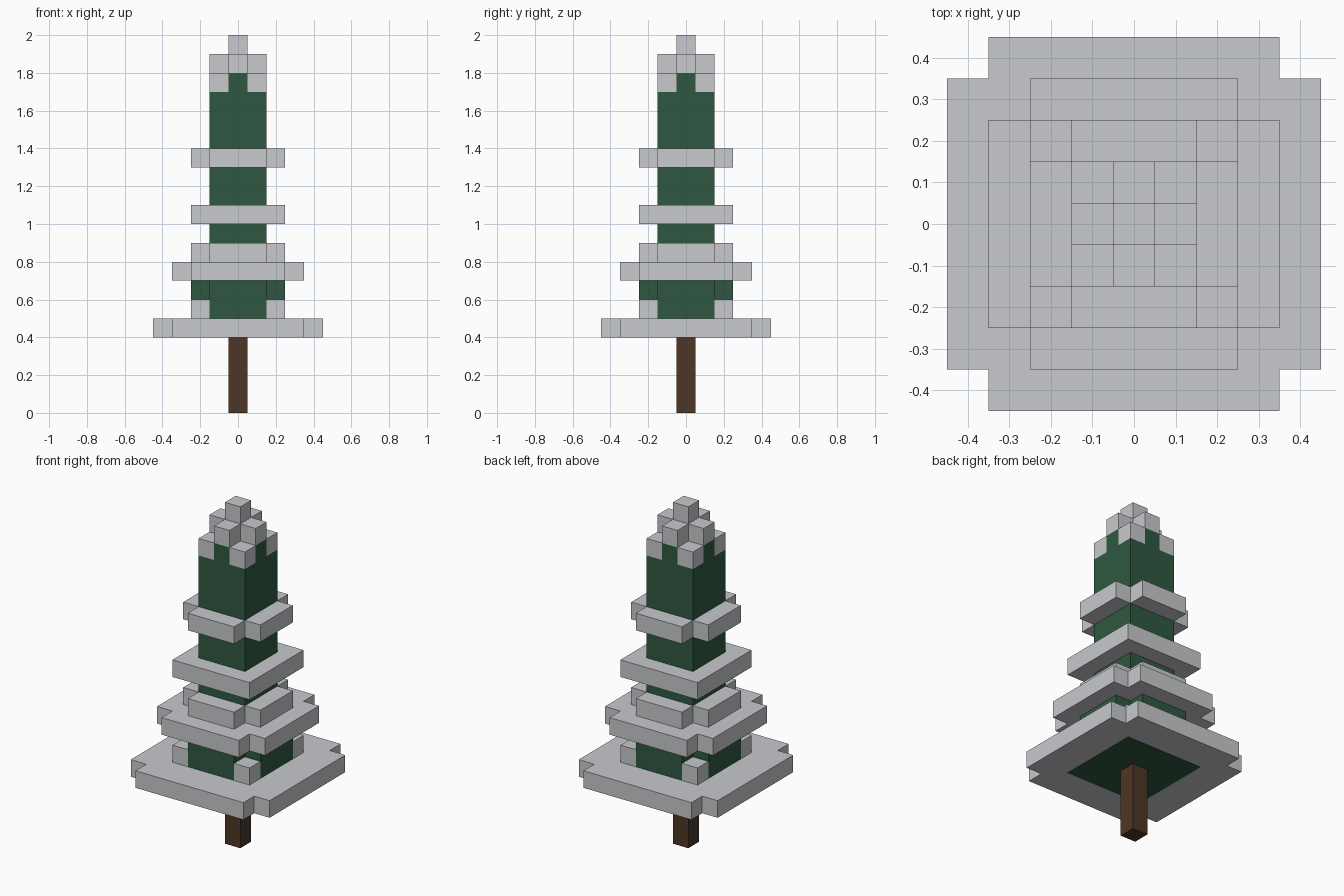
import bpy
import bmesh

if "Cube" in bpy.data.objects:
    bpy.data.objects.remove(bpy.data.objects["Cube"], do_unlink=True)


def material(name, rgb):
    mat = bpy.data.materials.new(name)
    mat.use_nodes = True
    mat.diffuse_color = (*rgb, 1)
    mat.node_tree.nodes["Principled BSDF"].inputs["Base Color"].default_value = (*rgb, 1)
    return mat


snow = material("snow grey", (0.58, 0.585, 0.61))
green = material("needle green", (0.028, 0.097, 0.052))
brown = material("bark brown", (0.076, 0.037, 0.017))


def outline(half, notch):
    """Square outline, with a square notch cut from each corner if asked."""
    a, b = half, half - notch
    corner = [(a, b), (b, b), (b, a)] if notch else [(a, a)]
    points = []
    for _ in range(4):
        points += corner
        corner = [(-y, x) for x, y in corner]
    return points


def slab(name, mat, half, z0, z1, notch=0, centres=((0, 0),)):
    """Extrude the outline from z0 to z1 at every centre, as one object."""
    bm = bmesh.new()
    for cx, cy in centres:
        verts = [bm.verts.new((cx + x, cy + y, z0)) for x, y in outline(half, notch)]
        base = bm.faces.new(verts)
        top = bmesh.ops.extrude_face_region(bm, geom=[base])["geom"]
        moved = [v for v in top if isinstance(v, bmesh.types.BMVert)]
        bmesh.ops.translate(bm, verts=moved, vec=(0, 0, z1 - z0))
    bmesh.ops.recalc_face_normals(bm, faces=bm.faces)
    mesh = bpy.data.meshes.new(name)
    bm.to_mesh(mesh)
    bm.free()
    mesh.materials.append(mat)
    obj = bpy.data.objects.new(name, mesh)
    bpy.context.collection.objects.link(obj)
    return obj


def corners(d):
    return [(x, y) for x in (-d, d) for y in (-d, d)]


# Trunk and foliage core
slab("trunk", brown, 0.05, 0, 0.42)
slab("foliage_underside", green, 0.25, 0.398, 0.45)
slab("lower_foliage", green, 0.25, 0.45, 0.75, notch=0.1)
slab("foliage_column", green, 0.15, 0.7, 1.7)
slab("foliage_tip", green, 0.15, 1.7, 1.8, notch=0.1)

# Snow tiers, from the ground up
slab("bottom_snow_tier", snow, 0.45, 0.4, 0.5, notch=0.1)
slab("bottom_snow_corners", snow, 0.05, 0.5, 0.6, centres=corners(0.2))
slab("wide_snow_tier", snow, 0.35, 0.7, 0.8, notch=0.1)
slab("stepped_snow_tier", snow, 0.25, 0.8, 0.9, notch=0.1)
slab("square_snow_tier", snow, 0.25, 1.0, 1.1)
slab("upper_snow_tier", snow, 0.25, 1.3, 1.4, notch=0.1)

# Snow cap
slab("cap_corners", snow, 0.05, 1.7, 1.8, centres=corners(0.1))
slab("cap_cross", snow, 0.15, 1.8, 1.9, notch=0.1)
slab("cap_peak", snow, 0.05, 1.9, 2.0)
